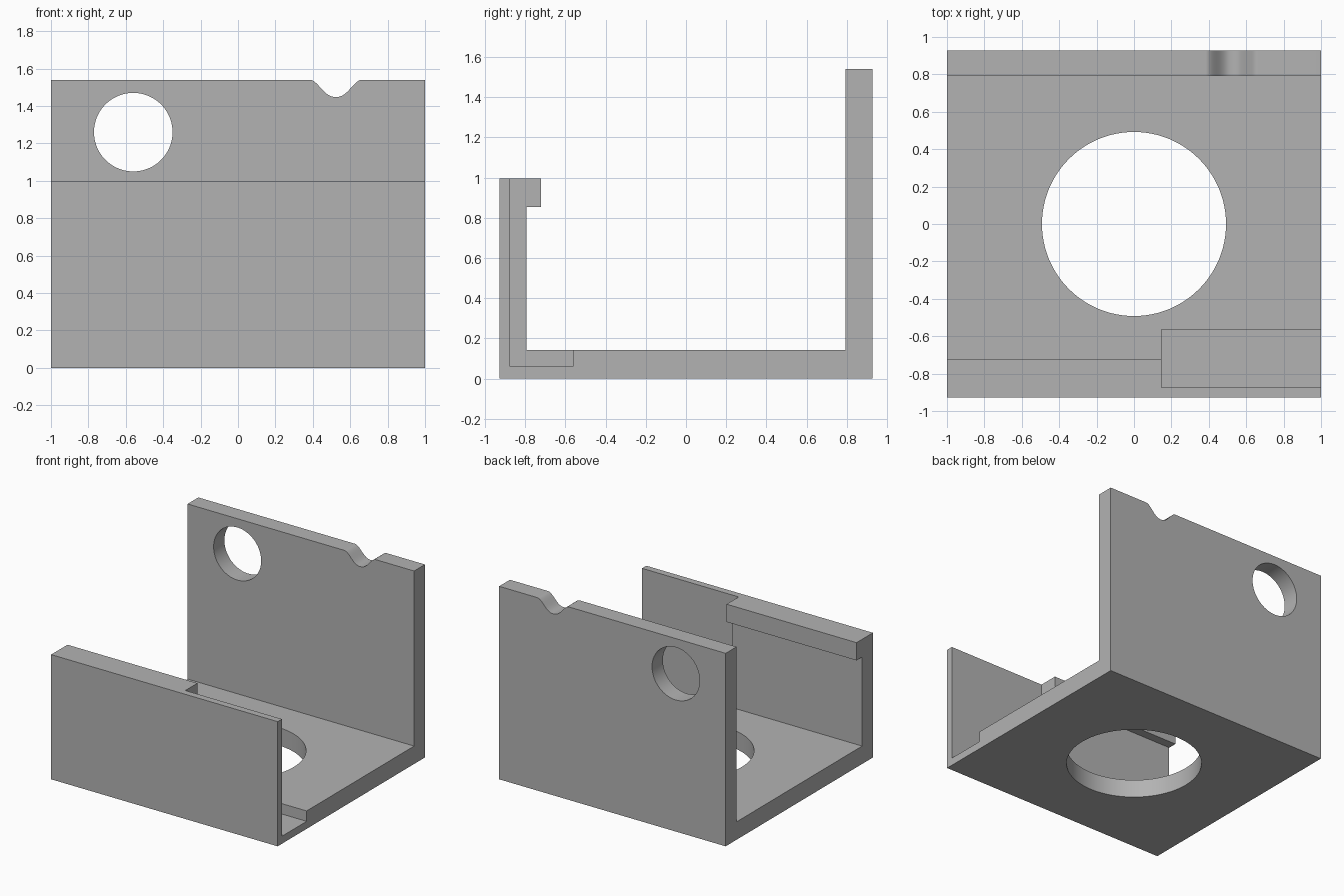
import bpy, math

cube = bpy.data.objects.get("Cube")
if cube:
    bpy.data.objects.remove(cube, do_unlink=True)

grey = bpy.data.materials.new("plain_grey")
grey.use_nodes = True
grey.diffuse_color = (0.45, 0.45, 0.45, 1)
grey.node_tree.nodes["Principled BSDF"].inputs["Base Color"].default_value = grey.diffuse_color


def prism(name, outline, place, lo, hi):
    """Extrude a 2D outline from lo to hi; place maps (u, v, depth) to xyz."""
    n = len(outline)
    verts = [place(u, v, d) for d in (lo, hi) for u, v in outline]
    faces = [list(range(n)), list(range(n, 2 * n))]
    faces += [(i, (i + 1) % n, n + (i + 1) % n, n + i) for i in range(n)]
    mesh = bpy.data.meshes.new(name)
    mesh.from_pydata(verts, [], faces)
    obj = bpy.data.objects.new(name, mesh)
    bpy.context.collection.objects.link(obj)
    mesh.materials.append(grey)
    # Consistent outward normals for clean cutting
    bpy.context.view_layer.objects.active = obj
    bpy.ops.object.select_all(action='DESELECT')
    obj.select_set(True)
    bpy.ops.object.mode_set(mode='EDIT')
    bpy.ops.mesh.select_all(action='SELECT')
    bpy.ops.mesh.normals_make_consistent(inside=False)
    bpy.ops.object.mode_set(mode='OBJECT')
    return obj


def circle(cu, cv, r, n=96):
    return [(cu + r * math.cos(math.tau * i / n), cv + r * math.sin(math.tau * i / n))
            for i in range(n)]


def along_x(u, v, d): return (d, u, v)
def along_y(u, v, d): return (u, d, v)
def along_z(u, v, d): return (u, v, d)


# Bracket: floor, tall back wall, short front wall with an inward lip
OUT, IN, FLOOR, BACK_TOP, FRONT_TOP = 0.928, 0.792, 0.143, 1.54, 0.995
section = [(-OUT, 0), (OUT, 0), (OUT, BACK_TOP), (IN, BACK_TOP), (IN, FLOOR),
           (-IN, FLOOR), (-IN, 0.853), (-0.722, 0.853), (-0.722, FRONT_TOP), (-OUT, FRONT_TOP)]
bracket = prism("bracket", section, along_x, -1, 1)

# Round-shouldered notch in the back wall's top edge
half, depth, steps = 0.14, 0.092, 24
notch = [(0.523 - half, 2), (0.523 - half, BACK_TOP)]
for i in range(1, 2 * steps):
    t = i / steps - 1
    drop = depth * (0.5 + 0.5 * math.cos(math.pi * abs(t) ** 1.2))
    notch.append((0.523 + half * t, BACK_TOP - drop))
notch += [(0.523 + half, BACK_TOP), (0.523 + half, 2)]

# Pocket that thins the front wall and sinks into the floor
pocket = [(0.147, -0.874), (1.2, -0.874), (1.2, -0.563), (0.147, -0.563)]

cutters = [
    prism("floor_hole_cutter", circle(0, 0, 0.492), along_z, -0.2, 0.4),
    prism("wall_hole_cutter", circle(-0.56, 1.26, 0.21), along_y, 0.6, 1.2),
    prism("notch_cutter", notch, along_y, 0.6, 1.2),
    prism("pocket_cutter", pocket, along_z, 0.06, 1.2),
]
bpy.context.view_layer.objects.active = bracket
bpy.ops.object.select_all(action='DESELECT')
bracket.select_set(True)
for cutter in cutters:
    cut = bracket.modifiers.new(cutter.name, 'BOOLEAN')
    cut.operation = 'DIFFERENCE'
    cut.solver = 'EXACT'
    cut.object = cutter
    bpy.ops.object.modifier_apply(modifier=cut.name)
for cutter in cutters:
    bpy.data.objects.remove(cutter, do_unlink=True)

bpy.ops.object.shade_smooth_by_angle(angle=math.radians(25))
